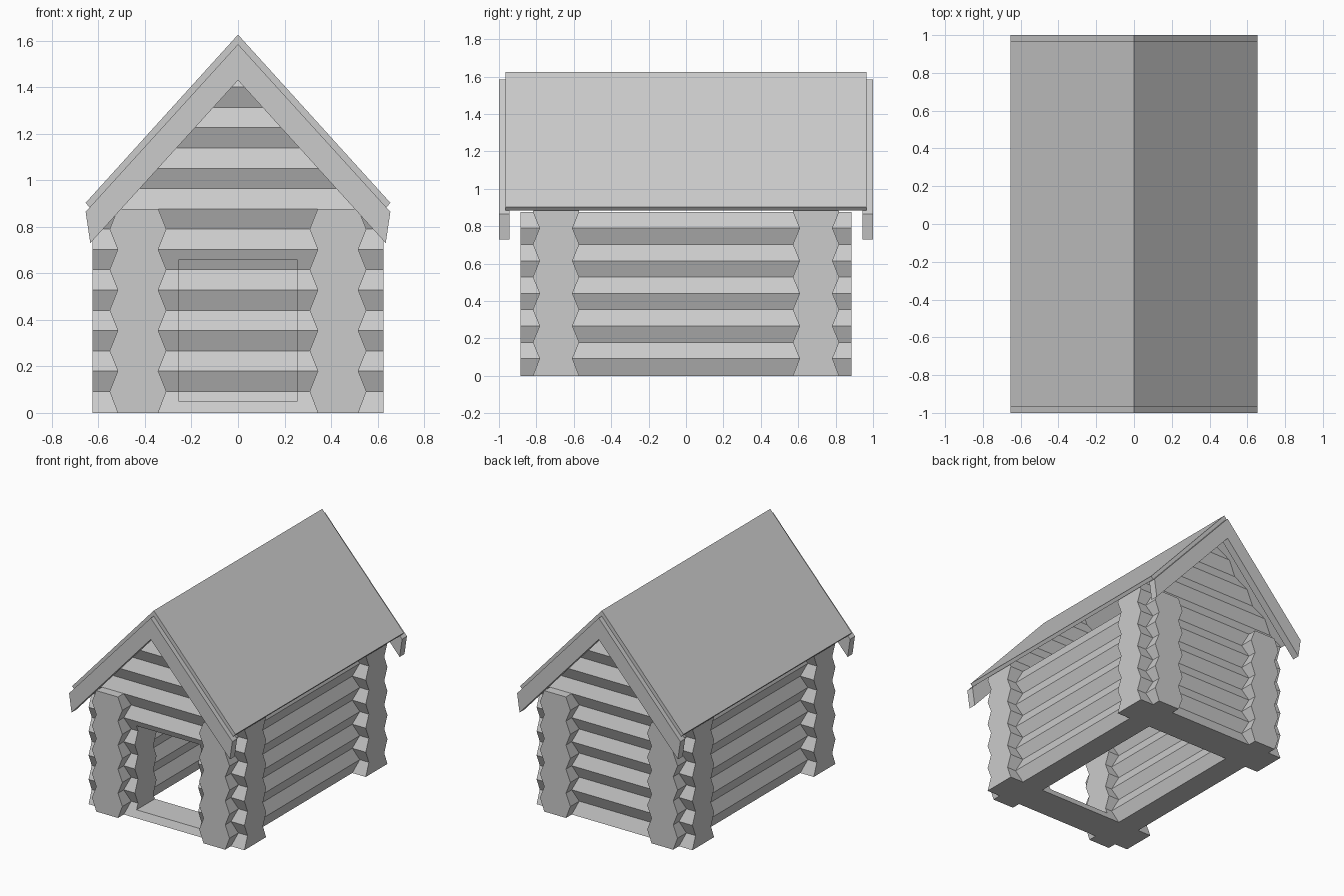
import bpy, bmesh
from mathutils import Vector

if "Cube" in bpy.data.objects:
    bpy.data.objects.remove(bpy.data.objects["Cube"])

STEP = 0.0872          # half the height of one log course
SLOPE = 1.10           # roof pitch
UNDER = 1.585          # height of the roof underside at the ridge


def make(name, bm):
    bmesh.ops.recalc_face_normals(bm, faces=bm.faces)
    mesh = bpy.data.meshes.new(name)
    bm.to_mesh(mesh)
    bm.free()
    obj = bpy.data.objects.new(name, mesh)
    bpy.context.collection.objects.link(obj)
    return obj


def prism(points, axis, lo, hi):
    """Extrude a (horizontal, z) profile along x or y."""
    bm = bmesh.new()
    place = (lambda h, z: (lo, h, z)) if axis == 'x' else (lambda h, z: (h, lo, z))
    face = bm.faces.new([bm.verts.new(place(h, z)) for h, z in points])
    new = bmesh.ops.extrude_face_region(bm, geom=[face])['geom']
    shift = Vector((hi - lo, 0, 0)) if axis == 'x' else Vector((0, hi - lo, 0))
    bmesh.ops.translate(bm, vec=shift, verts=[v for v in new if isinstance(v, bmesh.types.BMVert)])
    return bm


def log_profile(centre, wide, narrow, wide_first, courses):
    """Zigzag section of a stack of faceted logs."""
    side = []
    for k in range(courses + 1):
        is_wide = (k % 2 == 0) == wide_first
        side.append((wide if is_wide else narrow, 0.005 + STEP * k if k else 0.0))
    return [(centre + w, z) for w, z in side] + [(centre - w, z) for w, z in reversed(side)]


def chevron(half):
    """Mirror the right half of an outline given from ridge top to ridge bottom."""
    return half + [(-x, z) for x, z in reversed(half[1:-1])]


# Side walls, half a course offset from the end walls
for name, s in (("left_log_wall", -1), ("right_log_wall", 1)):
    make(name, prism(log_profile(0.43 * s, 0.122, 0.087, False, 10), 'y', -0.885, 0.885))

# End walls with gables, trimmed to the roof pitch
ends = {}
for name, s in (("front_log_wall", -1), ("back_log_wall", 1)):
    bm = prism(log_profile(0.695 * s, 0.124, 0.088, True, 19), 'x', -0.625, 0.625)
    for d in (-1, 1):
        bmesh.ops.bisect_plane(bm, geom=bm.verts[:] + bm.edges[:] + bm.faces[:],
                               plane_co=(0, 0, UNDER), plane_no=(d * SLOPE, 0, 1),
                               clear_outer=True)
        bmesh.ops.holes_fill(bm, edges=[e for e in bm.edges if e.is_boundary], sides=0)
    ends[name] = make(name, bm)

# Doorway opening in the front wall
cutter = make("doorway_cutter", prism(
    [(-0.254, 0.05), (0.254, 0.05), (0.254, 0.66), (-0.254, 0.66)], 'y', -0.95, -0.45))
cutter.hide_render = True
cutter.hide_viewport = True
cutter.display_type = 'WIRE'
mod = ends["front_log_wall"].modifiers.new("doorway", 'BOOLEAN')
mod.operation = 'DIFFERENCE'
mod.solver = 'EXACT'
mod.object = cutter

# Roof panels
make("roof", prism(chevron([(0, 1.626), (0.655, 0.903), (0.638, UNDER - SLOPE * 0.638),
                            (0, UNDER)]), 'y', -0.965, 0.965))

# Bargeboards at both gable ends
board = chevron([(0, UNDER), (0.655, UNDER - SLOPE * 0.655), (0.635, 0.73), (0, 1.43)])
make("front_bargeboard", prism(board, 'y', -1.0, -0.945))
make("back_bargeboard", prism(board, 'y', 0.945, 1.0))
